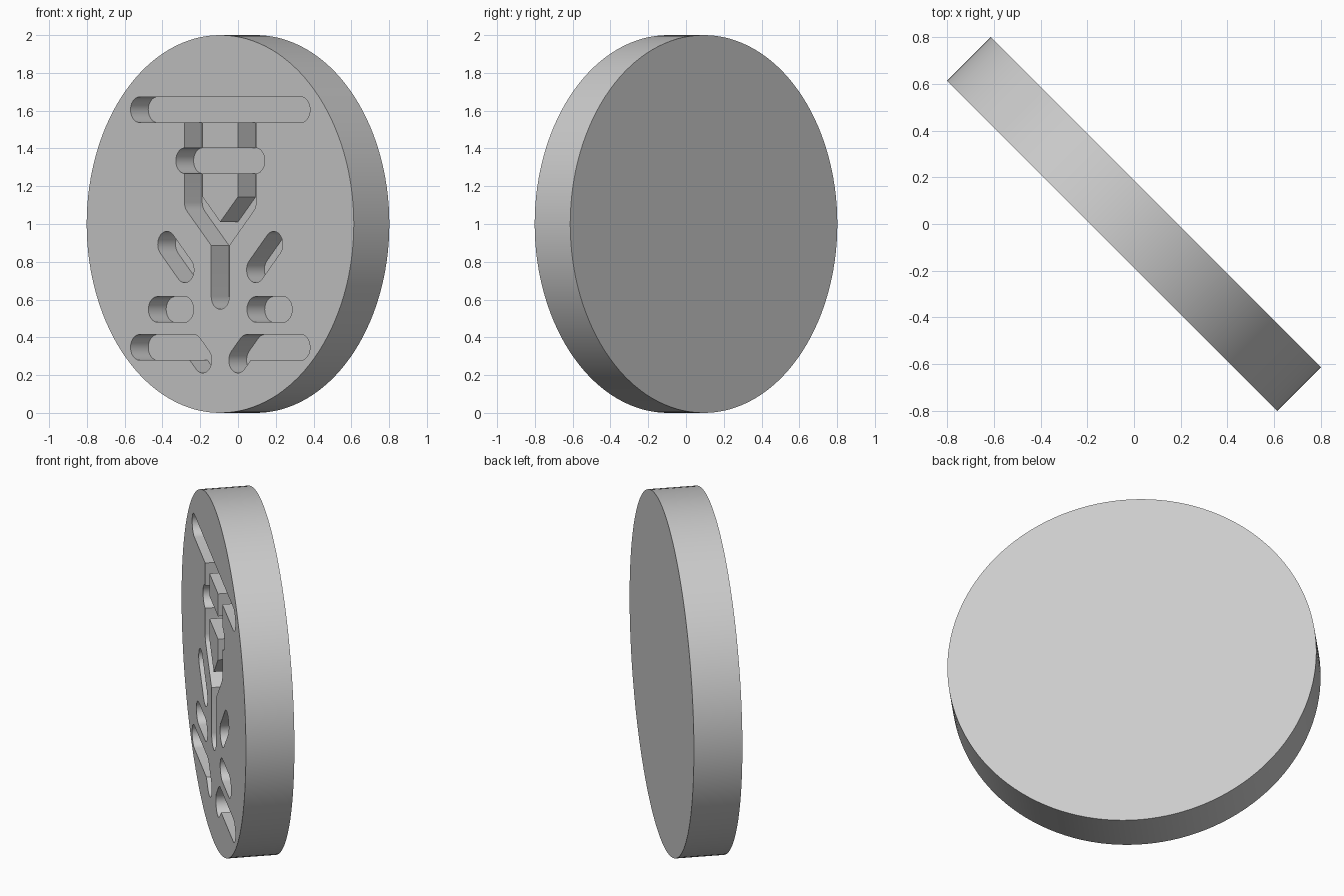
import bpy, bmesh, math
from mathutils import Matrix, Vector

THICK = 0.266      # disc thickness
DEPTH = 0.133      # groove depth
R = 0.068          # groove half width
FRONT = -THICK / 2

cube = bpy.data.objects.get("Cube")
if cube:
    bpy.data.objects.remove(cube, do_unlink=True)

grey = bpy.data.materials.new("plain grey")
grey.use_nodes = True
colour = (0.6, 0.6, 0.6, 1)
grey.diffuse_color = colour
grey.node_tree.nodes["Principled BSDF"].inputs["Base Color"].default_value = colour


def make_object(name, bm):
    bmesh.ops.recalc_face_normals(bm, faces=bm.faces)
    mesh = bpy.data.meshes.new(name)
    bm.to_mesh(mesh)
    bm.free()
    mesh.materials.append(grey)
    obj = bpy.data.objects.new(name, mesh)
    bpy.context.collection.objects.link(obj)
    return obj


def add_slot(bm, a, b, steps=12):
    """Round-ended prism running from a to b in the plane of the disc face."""
    a, b = Vector(a), Vector(b)
    heading = math.atan2(b.y - a.y, b.x - a.x)
    ring = []
    for centre, start in ((b, heading - math.pi / 2), (a, heading + math.pi / 2)):
        for i in range(steps + 1):
            t = start + math.pi * i / steps
            ring.append((centre.x + R * math.cos(t), centre.y + R * math.sin(t)))
    face = bm.faces.new([bm.verts.new((x, FRONT - 0.1, z)) for x, z in ring])
    out = bmesh.ops.extrude_face_region(bm, geom=[face])
    moved = [v for v in out["geom"] if isinstance(v, bmesh.types.BMVert)]
    bmesh.ops.translate(bm, verts=moved, vec=(0, DEPTH + 0.1, 0))


# Upright disc
bm = bmesh.new()
bmesh.ops.create_cone(bm, cap_ends=True, segments=128, radius1=1, radius2=1, depth=THICK,
                      matrix=Matrix.Translation((0, 0, 1)) @ Matrix.Rotation(math.pi / 2, 4, 'X'))
disc = make_object("engraved_disc", bm)

# Groove paths: central strokes, then the left half of the paired strokes
central = [
    [(-0.604, 1.605), (0.604, 1.605)],
    [(-0.265, 1.335), (0.265, 1.335)],
    [(0, 0.915), (0, 0.617)],
]
paired = [
    [(-0.2, 1.605), (-0.2, 1.115), (0, 0.915)],
    [(-0.4, 0.893), (-0.265, 0.757)],
    [(-0.47, 0.548), (-0.268, 0.548)],
    [(-0.604, 0.347), (-0.2, 0.347), (-0.132, 0.279)],
]
mirrored = [[(-x, z) for x, z in path] for path in paired]
bm = bmesh.new()
for path in central + paired + mirrored:
    for a, b in zip(path, path[1:]):
        add_slot(bm, a, b)
cutter = make_object("groove_cutter", bm)

# Cut the grooves into the front face
cut = disc.modifiers.new("grooves", 'BOOLEAN')
cut.operation = 'DIFFERENCE'
cut.solver = 'EXACT'
cut.use_self = True
cut.object = cutter
bpy.context.view_layer.objects.active = disc
bpy.ops.object.select_all(action='DESELECT')
disc.select_set(True)
bpy.ops.object.modifier_apply(modifier=cut.name)
bpy.data.objects.remove(cutter, do_unlink=True)

# Smooth curved walls, crisp rims, and turn the disc to its diagonal stance
bpy.ops.object.shade_smooth_by_angle(angle=math.radians(30))
disc.rotation_euler.z = -math.pi / 4
